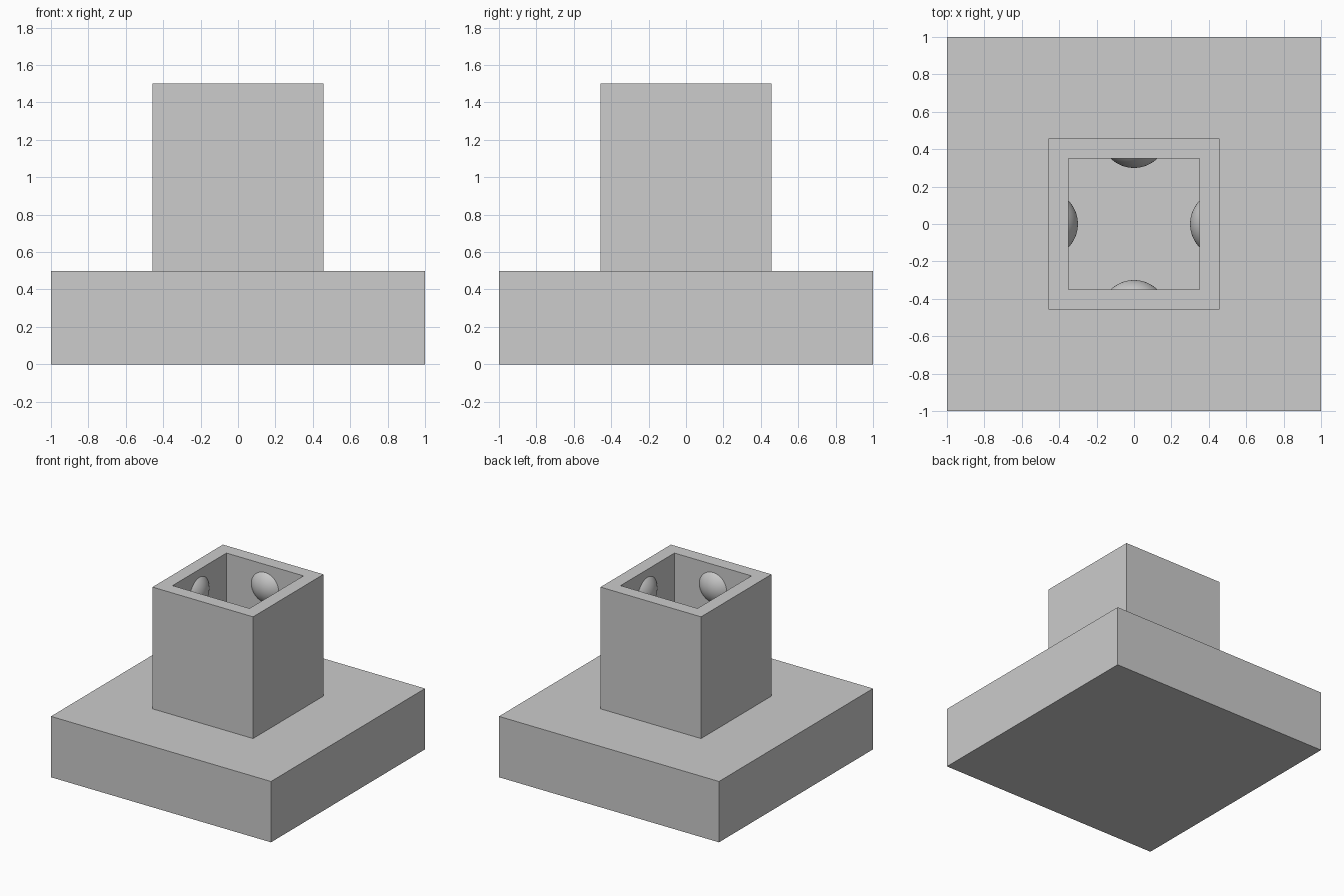
import bpy
import bmesh
import math
from mathutils import Vector

cube = bpy.data.objects.get("Cube")
if cube:
    bpy.data.objects.remove(cube, do_unlink=True)

BASE_H = 0.5       # slab thickness
TOP = 1.5          # rim of the socket
OUTER = 0.457      # half width of the socket
INNER = 0.35       # half width of the opening
DOME_R, DOME_H, DOME_Z = 0.18, 0.05, 1.31

grey = bpy.data.materials.new("plain_grey")
grey.use_nodes = True
colour = (0.604, 0.604, 0.604, 1)
grey.diffuse_color = colour
grey.node_tree.nodes["Principled BSDF"].inputs["Base Color"].default_value = colour


def make_object(name, bm):
    mesh = bpy.data.meshes.new(name)
    bm.to_mesh(mesh)
    bm.free()
    mesh.materials.append(grey)
    obj = bpy.data.objects.new(name, mesh)
    bpy.context.collection.objects.link(obj)
    return obj


def step_face(bm, face, half_width, z):
    """Inset a square face to a half width, then move it to height z with walls."""
    bmesh.ops.inset_region(bm, faces=[face], thickness=0.05, use_even_offset=True)
    for v in face.verts:
        v.co.x = math.copysign(half_width, v.co.x)
        v.co.y = math.copysign(half_width, v.co.y)
    new = bmesh.ops.extrude_discrete_faces(bm, faces=[face])["faces"][0]
    for v in new.verts:
        v.co.z = z
    bm.normal_update()
    return new


# Square slab with a hollow square socket rising from it
bm = bmesh.new()
bmesh.ops.create_cube(bm, size=2)
for v in bm.verts:
    v.co.z = BASE_H if v.co.z > 0 else 0
bm.normal_update()
top = max(bm.faces, key=lambda f: f.calc_center_median().z)
top = step_face(bm, top, OUTER, TOP)
step_face(bm, top, INNER, BASE_H)
bmesh.ops.recalc_face_normals(bm, faces=bm.faces)
make_object("base_with_socket", bm)

# Shallow gripping domes, one on each inner wall
for i, side in enumerate(("left", "back", "right", "front")):
    bm = bmesh.new()
    bmesh.ops.create_uvsphere(bm, u_segments=48, v_segments=48, radius=DOME_R)
    bmesh.ops.translate(bm, verts=bm.verts, vec=(0, 0, DOME_H - DOME_R))
    bmesh.ops.bisect_plane(bm, geom=bm.verts[:] + bm.edges[:] + bm.faces[:],
                           plane_co=(0, 0, 0), plane_no=(0, 0, 1),
                           clear_inner=True)
    for f in bm.faces:
        f.smooth = True
    dome = make_object(side + "_grip_dome", bm)
    angle = i * math.pi / 2
    out = Vector((math.cos(angle), math.sin(angle), 0))
    dome.rotation_mode = 'QUATERNION'
    dome.rotation_quaternion = (-out).to_track_quat('Z', 'Y')
    dome.location = out * INNER + Vector((0, 0, DOME_Z))
